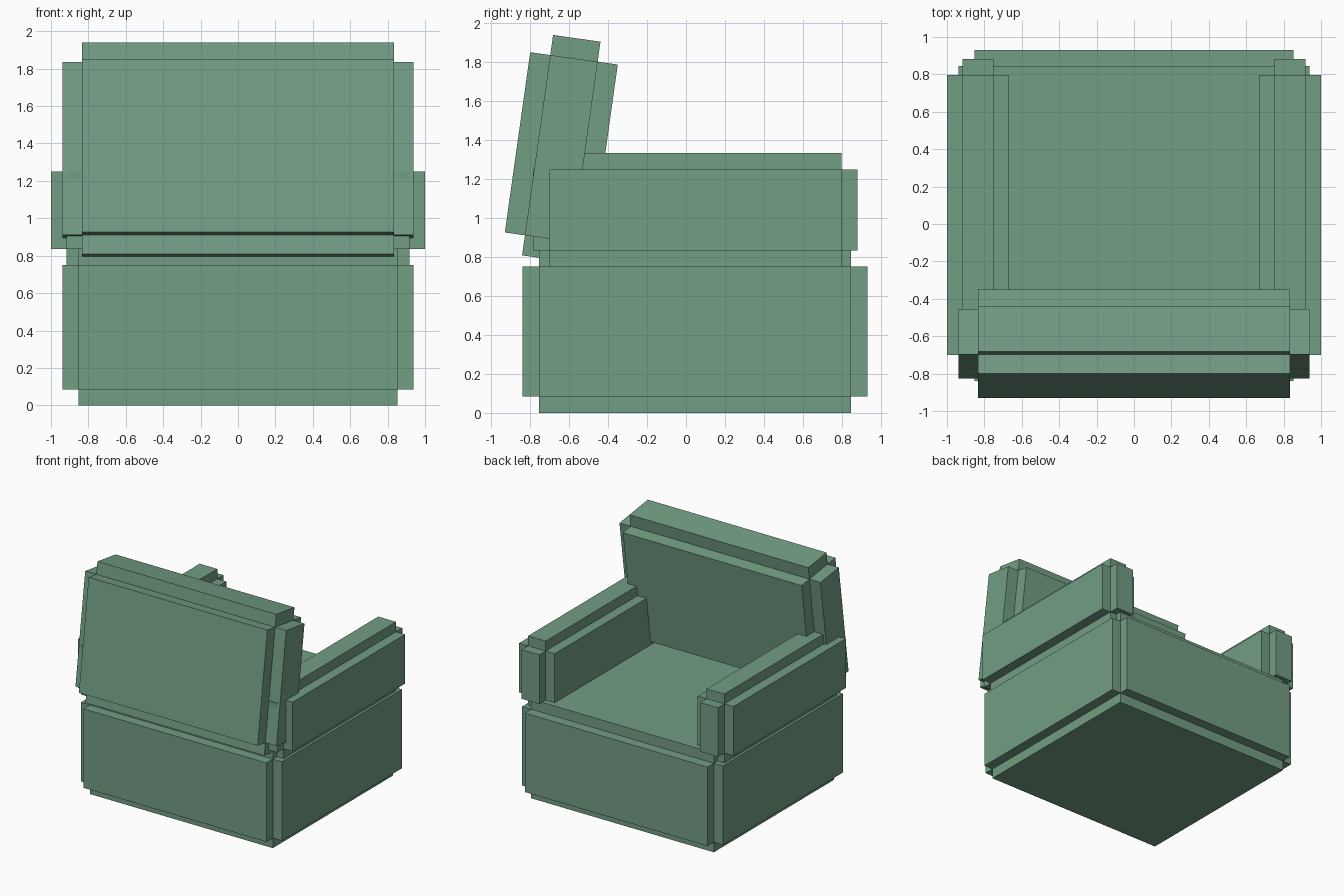
import bpy, bmesh
from math import radians
from mathutils import Matrix

if "Cube" in bpy.data.objects:
    bpy.data.objects.remove(bpy.data.objects["Cube"])

mat = bpy.data.materials.new("green_fabric")
mat.diffuse_color = (0.17, 0.34, 0.23, 1)
mat.use_nodes = True
mat.node_tree.nodes["Principled BSDF"].inputs["Base Color"].default_value = mat.diffuse_color


def cushion(name, centre, size, inset, tilt=0.0):
    """Block with stepped edges: a core box with a slab pushed out of each face."""
    bm = bmesh.new()
    core = [s - 2 * inset for s in size]
    bmesh.ops.create_cube(bm, size=1, matrix=Matrix.Diagonal((*core, 1)))
    slabs = bmesh.ops.extrude_discrete_faces(bm, faces=bm.faces[:])["faces"]
    for face in slabs:
        face.normal_update()
        bmesh.ops.translate(bm, verts=face.verts[:], vec=face.normal * inset)
    bmesh.ops.remove_doubles(bm, verts=bm.verts[:], dist=1e-5)
    bmesh.ops.recalc_face_normals(bm, faces=bm.faces[:])
    mesh = bpy.data.meshes.new(name)
    bm.to_mesh(mesh)
    bm.free()
    mesh.materials.append(mat)
    obj = bpy.data.objects.new(name, mesh)
    obj.location = centre
    obj.rotation_euler.x = tilt
    bpy.context.collection.objects.link(obj)
    return obj


# Seat block resting on the ground
cushion("seat_base", (0, 0.046, 0.418), (1.875, 1.77, 0.836), 0.085)

# Armrests on both sides
for side, name in ((1, "right_armrest"), (-1, "left_armrest")):
    cushion(name, (side * 0.8335, 0.048, 1.042), (0.333, 1.666, 0.583), 0.084)

# Reclined backrest
cushion("backrest", (0, -0.64, 1.357), (1.876, 0.454, 1.142), 0.104, radians(-8))
